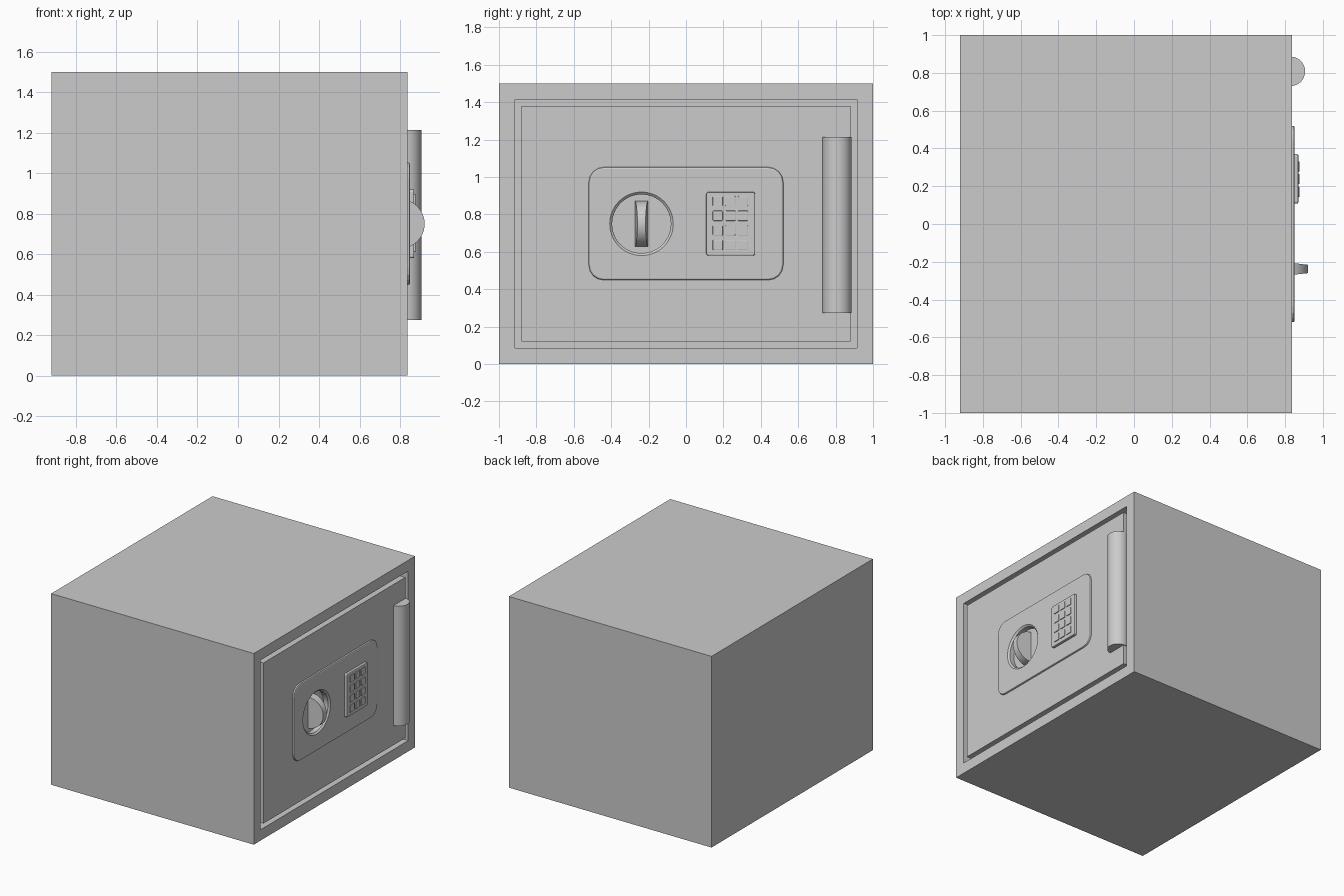
import bpy, bmesh, math
from mathutils import Matrix, Vector

if "Cube" in bpy.data.objects:
    bpy.data.objects.remove(bpy.data.objects["Cube"])

BACK, FACE = -0.9215, 0.837      # safe body, rear and door face
PLATE = 0.850                    # front of control plate
WALL = 0.12
KNOB_Y, KNOB_Z = -0.238, 0.75


def finish(name, bm, smooth=False):
    bmesh.ops.recalc_face_normals(bm, faces=bm.faces)
    mesh = bpy.data.meshes.new(name)
    bm.to_mesh(mesh)
    bm.free()
    ob = bpy.data.objects.new(name, mesh)
    bpy.context.collection.objects.link(ob)
    if smooth:
        bpy.ops.object.select_all(action='DESELECT')
        ob.select_set(True)
        bpy.context.view_layer.objects.active = ob
        bpy.ops.object.shade_smooth_by_angle(angle=math.radians(30))
    return ob


def box_bm(x0, x1, y0, y1, z0, z1):
    bm = bmesh.new()
    size = Vector((x1 - x0, y1 - y0, z1 - z0))
    mid = Vector((x0 + x1, y0 + y1, z0 + z1)) / 2
    bmesh.ops.create_cube(bm, size=1, matrix=Matrix.Translation(mid) @ Matrix.Diagonal((*size, 1)))
    return bm


def panel(name, x0, x1, y0, y1, z0, z1, corner, edge, segs=4):
    """Box facing +x with rounded corners and a softened front rim."""
    bm = box_bm(x0, x1, y0, y1, z0, z1)
    sides = [e for e in bm.edges if abs(e.verts[0].co.x - e.verts[1].co.x) > 1e-5]
    bmesh.ops.bevel(bm, geom=sides, offset=corner, segments=segs, profile=0.5, affect='EDGES')
    rim = [e for e in bm.edges if all(v.co.x > x1 - 1e-5 for v in e.verts)]
    bmesh.ops.bevel(bm, geom=rim, offset=edge, segments=2, profile=0.5, affect='EDGES')
    return finish(name, bm)


def cut(ob, cutter):
    m = ob.modifiers.new("recess", 'BOOLEAN')
    m.operation, m.solver, m.object = 'DIFFERENCE', 'EXACT', cutter


# Hollow body, opening towards +x
bm = box_bm(BACK, FACE, -1, 1, 0, 1.5)
front = max(bm.faces, key=lambda f: f.calc_center_median().x)
bmesh.ops.inset_region(bm, faces=[front], thickness=WALL)
ext = bmesh.ops.extrude_face_region(bm, geom=[front])
verts = [g for g in ext['geom'] if isinstance(g, bmesh.types.BMVert)]
bmesh.ops.translate(bm, verts=verts, vec=(BACK + WALL - FACE, 0, 0))
if front.is_valid:
    bmesh.ops.delete(bm, geom=[front], context='FACES_ONLY')
finish("safe_body", bm)

# Flush door and control plate
door = finish("door", box_bm(FACE - 0.1, FACE, -1 + WALL, 1 - WALL, WALL, 1.5 - WALL))
plate = panel("control_plate", FACE - 0.01, PLATE, -0.52, 0.52, 0.449, 1.053, 0.08, 0.009)

# Round knob recess with chamfered lip, cut through plate into door
bm = bmesh.new()
N = 48
rings = []
for x, r in ((0.80, 0.157), (0.838, 0.157), (PLATE, 0.170), (0.90, 0.170)):
    rings.append([bm.verts.new((x, KNOB_Y + r * math.cos(2 * math.pi * i / N),
                                KNOB_Z + r * math.sin(2 * math.pi * i / N))) for i in range(N)])
for a, b in zip(rings, rings[1:]):
    for i in range(N):
        j = (i + 1) % N
        bm.faces.new((a[i], a[j], b[j], b[i]))
bm.faces.new(rings[0])
bm.faces.new(rings[-1])
cutter = finish("recess_cutter", bm)
cutter.hide_render = True
cutter.hide_viewport = True
cut(door, cutter)
cut(plate, cutter)

# Knob grip: half disc that narrows towards its tip
bm = bmesh.new()
R, CX, STEPS = 0.1225, 0.799, 24
left, right = [], []
for i in range(STEPS + 1):
    a = math.pi * i / STEPS - math.pi / 2
    x, z = R * math.cos(a), R * math.sin(a)
    w = 0.036 - 0.014 * x / R
    left.append(bm.verts.new((CX + x, KNOB_Y - w, KNOB_Z + z)))
    right.append(bm.verts.new((CX + x, KNOB_Y + w, KNOB_Z + z)))
for i in range(STEPS):
    bm.faces.new((left[i], left[i + 1], right[i + 1], right[i]))
bm.faces.new((left[0], right[0], right[-1], left[-1]))
bm.faces.new(left)
bm.faces.new(right)
finish("knob_grip", bm, smooth=True)

# Keypad base and its 3 x 4 keys
panel("keypad_base", PLATE - 0.005, 0.870, 0.108, 0.370, 0.580, 0.920, 0.012, 0.006, 3)
for c in range(3):
    for r in range(4):
        y, z = 0.170 + 0.0675 * c, 0.637 + 0.078 * r
        panel(f"key_{r}_{c}", 0.865, 0.876, y - 0.027, y + 0.027, z - 0.027, z + 0.027,
              0.004, 0.002, 1)

# Hinge barrel
bm = bmesh.new()
bmesh.ops.create_cone(bm, cap_ends=True, segments=32, radius1=0.078, radius2=0.078, depth=0.94,
                      matrix=Matrix.Translation((0.828, 0.808, 0.744)))
finish("hinge_barrel", bm, smooth=True)
